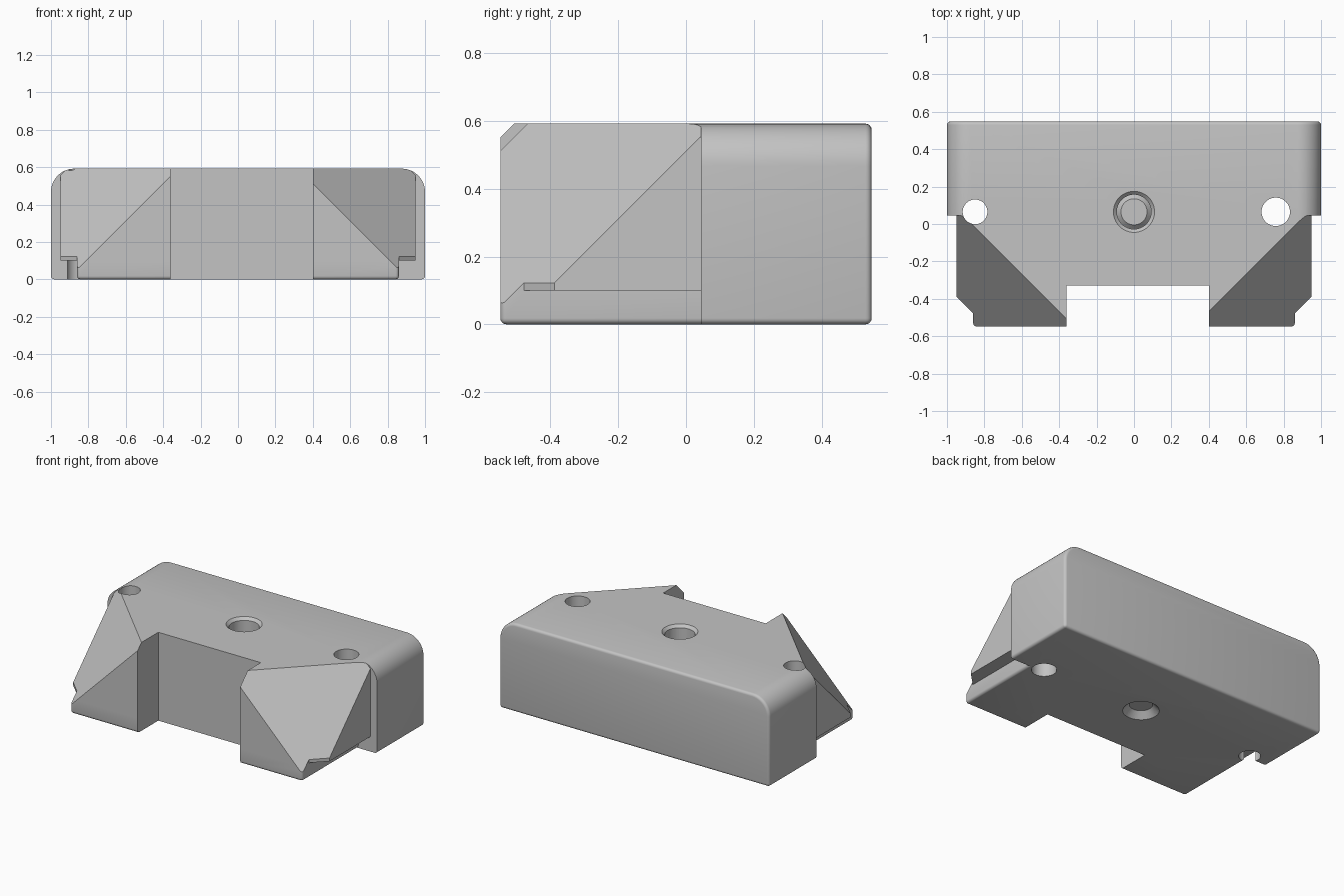
import bpy
import bmesh
from mathutils import Vector

default = bpy.data.objects.get("Cube")
if default:
    bpy.data.objects.remove(default, do_unlink=True)

FRONT, BACK, STEP, TOP = -0.548, 0.548, 0.045, 0.592

grey = bpy.data.materials.new("plain_grey")
grey.use_nodes = True
colour = (0.55, 0.55, 0.55, 1)
grey.diffuse_color = colour
grey.node_tree.nodes["Principled BSDF"].inputs["Base Color"].default_value = colour


def finish(name, bm):
    bmesh.ops.recalc_face_normals(bm, faces=bm.faces)
    mesh = bpy.data.meshes.new(name)
    bm.to_mesh(mesh)
    bm.free()
    mesh.materials.append(grey)
    obj = bpy.data.objects.new(name, mesh)
    bpy.context.collection.objects.link(obj)
    return obj


def round_edges(bm, rule, radius, segments):
    edges = [e for e in bm.edges if rule(e.verts[0].co, e.verts[1].co)]
    bmesh.ops.bevel(bm, geom=edges, offset=radius, offset_type='OFFSET',
                    segments=segments, profile=0.5, affect='EDGES')


def box(name, low, high, *rounds):
    low, high = Vector(low), Vector(high)
    bm = bmesh.new()
    bmesh.ops.create_cube(bm, size=1)
    for v in bm.verts:
        v.co = (low + high) / 2 + v.co * (high - low)
    for rule, radius, segments in rounds:
        round_edges(bm, rule, radius, segments)
    return finish(name, bm)


def prism(name, outline, bottom, top):
    bm = bmesh.new()
    face = bm.faces.new([bm.verts.new((x, y, bottom)) for x, y in outline])
    new = bmesh.ops.extrude_face_region(bm, geom=[face])["geom"]
    for v in new:
        if isinstance(v, bmesh.types.BMVert):
            v.co.z = top
    return finish(name, bm)


def round_cutter(name, x, r_low, r_high, low, high):
    bm = bmesh.new()
    bmesh.ops.create_cone(bm, cap_ends=True, segments=48, radius1=r_low,
                          radius2=r_high, depth=high - low)
    bmesh.ops.translate(bm, verts=bm.verts, vec=(x, 0.065, (low + high) / 2))
    return finish(name, bm)


def combine(target, tool, operation):
    mod = target.modifiers.new("shape", 'BOOLEAN')
    mod.operation, mod.object, mod.solver = operation, tool, 'EXACT'
    bpy.context.view_layer.objects.active = target
    bpy.ops.object.modifier_apply(modifier=mod.name)
    bpy.data.objects.remove(tool, do_unlink=True)


def at(axis, value):
    return lambda a, b: abs(a[axis] - value) < 1e-4 and abs(b[axis] - value) < 1e-4


def both(f, g):
    return lambda a, b: f(a, b) and g(a, b)


def either(f, g):
    return lambda a, b: f(a, b) or g(a, b)


def sides(width):
    return either(at(0, width), at(0, -width))


# Front block: wide upper part above a narrower foot
body = box("clamp_block", (-0.86, FRONT, 0), (0.86, 0.3, 0.4),
           (either(both(sides(0.86), either(at(2, 0), at(1, FRONT))),
                   both(at(1, FRONT), at(2, 0))), 0.018, 4))
right_half = [(-0.79, FRONT), (0.79, FRONT), (0.95, -0.388), (0.95, 0.25)]
upper = prism("upper_block", right_half + [(-0.95, 0.25), (-0.95, -0.388)], 0.1, 0.8)
combine(body, upper, 'UNION')

# Sloping cut across each front corner
for side in (-1, 1):
    normal = Vector((side, -1, 1)).normalized()
    bm = bmesh.new()
    bmesh.ops.create_cube(bm, size=3)
    bmesh.ops.rotate(bm, verts=bm.verts,
                     matrix=normal.to_track_quat('Z', 'Y').to_matrix())
    bmesh.ops.translate(bm, verts=bm.verts,
                        vec=Vector((side * 0.7, -0.4, 0.36)) + normal * 1.5)
    combine(body, finish("corner_cutter", bm), 'DIFFERENCE')

# Rear block, then the rounded outer envelope
combine(body, box("rear_block", (-1.2, STEP, -0.1), (1.2, 0.7, 0.8)), 'UNION')
envelope = box("envelope", (-1, -0.8, 0), (1, BACK, TOP),
               (both(sides(1), at(2, TOP)), 0.125, 12),
               (either(at(1, BACK), both(sides(1), at(2, 0))), 0.018, 4))
combine(body, envelope, 'INTERSECT')

# Front slot
combine(body, box("slot_cutter", (-0.36, -0.9, -0.2), (0.4, -0.33, 0.9)), 'DIFFERENCE')

# Through holes, the middle one countersunk at both ends
for x, radius in ((-0.85, 0.066), (0, 0.092), (0.758, 0.076)):
    combine(body, round_cutter("hole_cutter", x, radius, radius, -0.2, 0.8), 'DIFFERENCE')
combine(body, round_cutter("top_sink", 0, 0.07, 0.13, TOP - 0.04, TOP + 0.02), 'DIFFERENCE')
combine(body, round_cutter("bottom_sink", 0, 0.13, 0.07, -0.02, 0.04), 'DIFFERENCE')

# Smooth the fillets and keep the cuts sharp
bpy.ops.object.select_all(action='DESELECT')
body.select_set(True)
bpy.context.view_layer.objects.active = body
bpy.ops.object.shade_smooth_by_angle(angle=0.52)
